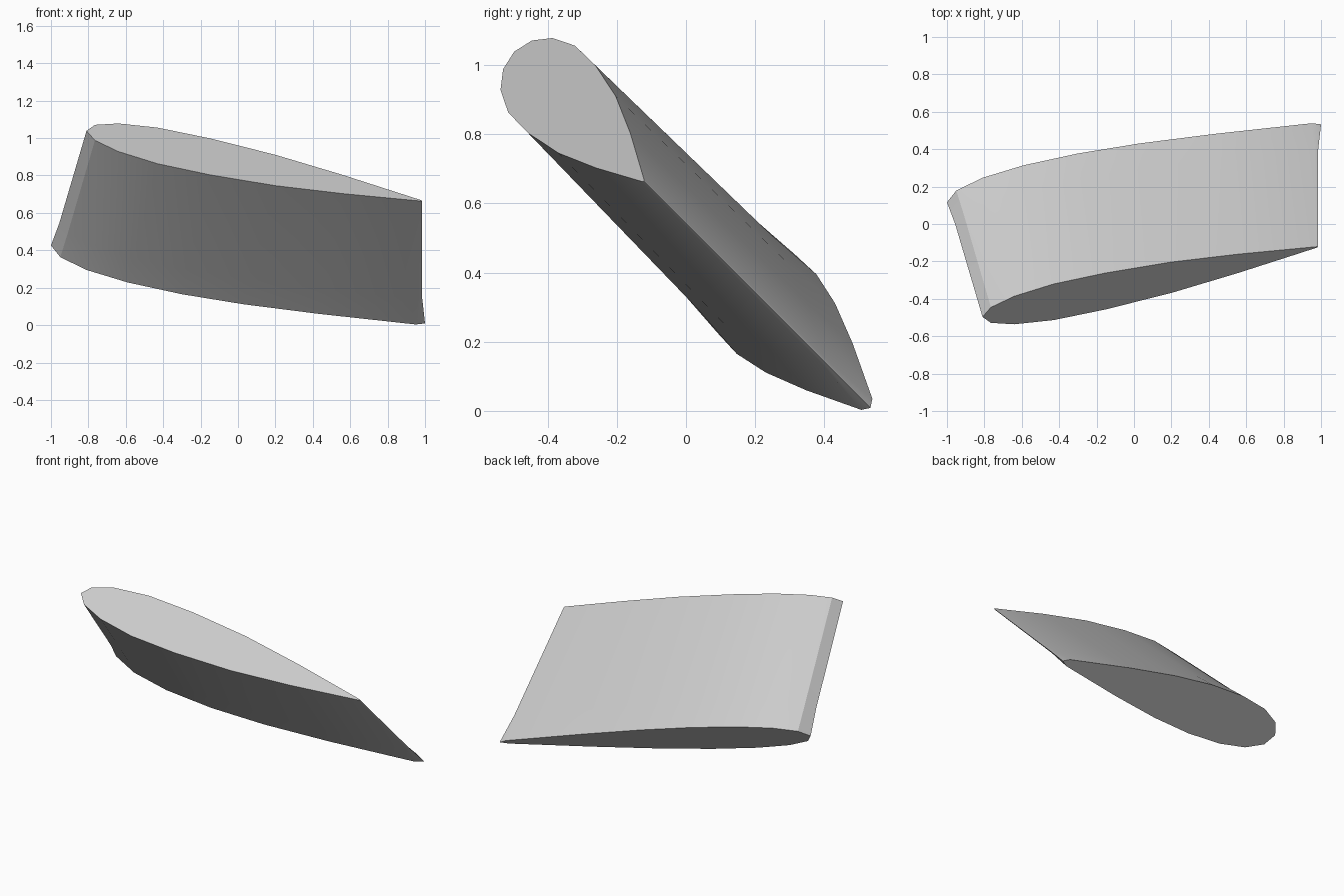
import bpy, bmesh, math

if "Cube" in bpy.data.objects:
    bpy.data.objects.remove(bpy.data.objects["Cube"])

# Symmetric blade sections: (x, half thickness) from leading tip to trailing tip
TOP = [(-.81, 0), (-.765, .083), (-.64, .15), (-.43, .193), (-.15, .195),
       (.20, .165), (.56, .10), (.975, .006), (.985, 0)]
MID = [(-.955, 0), (-.91, .09), (-.775, .163), (-.56, .208), (-.275, .213),
       (.06, .18), (.47, .12), (.965, .012), (.985, 0)]
FOOT = [(-1, 0), (-.95, .105), (-.81, .183), (-.59, .225), (-.30, .23),
        (.03, .20), (.43, .135), (.95, .032), (1, 0)]
SLOPE = -.417    # tilt of the section along its chord
CENTRE = .542    # y + z on the chord line


def ring(bm, section, lead):
    """Place one section outline in its slanted plane (lead is z - y at the tip)."""
    outline = section + [(x, -h) for x, h in section[-2:0:-1]]
    verts = []
    for x, h in outline:
        d = lead + SLOPE * (x - section[0][0])
        s = CENTRE + h
        verts.append(bm.verts.new((x, (s - d) / 2, (s + d) / 2)))
    return verts


# Blade body lofted through the three sections, flaring at the foot
bm = bmesh.new()
rings = [ring(bm, TOP, 1.535), ring(bm, MID, .55), ring(bm, FOOT, .31)]
n = len(rings[0])
for a, b in zip(rings, rings[1:]):
    for i in range(n):
        j = (i + 1) % n
        bm.faces.new((a[i], a[j], b[j], b[i]))
bm.faces.new(rings[0])
bm.faces.new(rings[-1][::-1])
bmesh.ops.recalc_face_normals(bm, faces=bm.faces)

mesh = bpy.data.meshes.new("blade")
bm.to_mesh(mesh)
bm.free()
blade = bpy.data.objects.new("blade", mesh)
bpy.context.collection.objects.link(blade)

# Plain grey finish
grey = bpy.data.materials.new("light grey")
grey.diffuse_color = (.6, .6, .6, 1)
grey.use_nodes = True
grey.node_tree.nodes["Principled BSDF"].inputs["Base Color"].default_value = grey.diffuse_color
mesh.materials.append(grey)

bpy.context.view_layer.objects.active = blade
blade.select_set(True)
bpy.ops.object.shade_smooth_by_angle(angle=math.radians(30))
